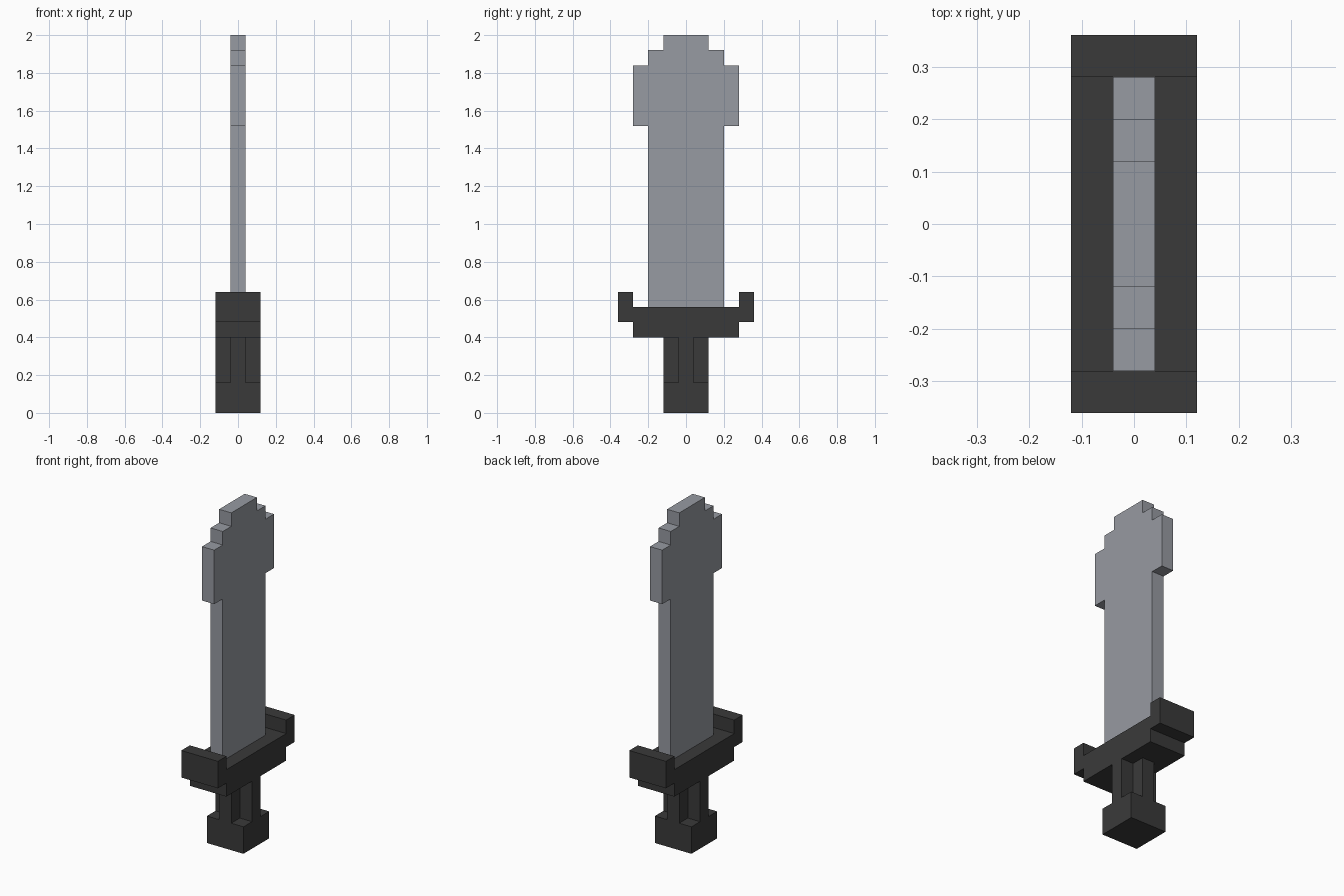
import bpy
import bmesh
from mathutils import Vector

cube = bpy.data.objects.get("Cube")
if cube:
    bpy.data.objects.remove(cube, do_unlink=True)


def material(name, color):
    mat = bpy.data.materials.new(name)
    mat.use_nodes = True
    mat.diffuse_color = color
    mat.node_tree.nodes["Principled BSDF"].inputs["Base Color"].default_value = color
    return mat


steel = material("grey steel", (0.31, 0.325, 0.36, 1))
iron = material("dark iron", (0.042, 0.042, 0.042, 1))
U = 0.08  # one block of the stepped design


def extrude_outline(name, points, direction, mat):
    """Extrude a closed flat outline along a direction."""
    bm = bmesh.new()
    face = bm.faces.new([bm.verts.new(p) for p in points])
    result = bmesh.ops.extrude_face_region(bm, geom=[face], use_keep_orig=True)
    moved = [v for v in result["geom"] if isinstance(v, bmesh.types.BMVert)]
    bmesh.ops.translate(bm, verts=moved, vec=Vector(direction))
    bmesh.ops.recalc_face_normals(bm, faces=bm.faces)
    mesh = bpy.data.meshes.new(name)
    bm.to_mesh(mesh)
    bm.free()
    mesh.materials.append(mat)
    obj = bpy.data.objects.new(name, mesh)
    bpy.context.collection.objects.link(obj)
    return obj


def side_profile(name, half, thickness, mat):
    """Mirror a half outline (y, z in blocks) and give it thickness along x."""
    outline = half + [(-y, z) for y, z in reversed(half)]
    points = [(-thickness * U / 2, y * U, z * U) for y, z in outline]
    return extrude_outline(name, points, (thickness * U, 0, 0), mat)


# Blade with a flared, stepped tip
side_profile("blade", [(2.5, 7), (2.5, 19), (3.5, 19), (3.5, 23), (2.5, 23),
                       (2.5, 24), (1.5, 24), (1.5, 25)], 1, steel)

# Guard with upturned ends
side_profile("guard", [(3.5, 5), (3.5, 6), (4.5, 6), (4.5, 8), (3.5, 8),
                       (3.5, 7)], 3, iron)

# Grip with a plus-shaped section
quarter = [(1.5, 0.5), (0.5, 0.5), (0.5, 1.5)]
plus = []
for turn in range(4):
    plus += quarter
    quarter = [(-y, x) for x, y in quarter]
extrude_outline("grip", [(x * U, y * U, 2 * U) for x, y in plus], (0, 0, 3 * U), iron)

# Square pommel
side_profile("pommel", [(1.5, 0), (1.5, 2)], 3, iron)
